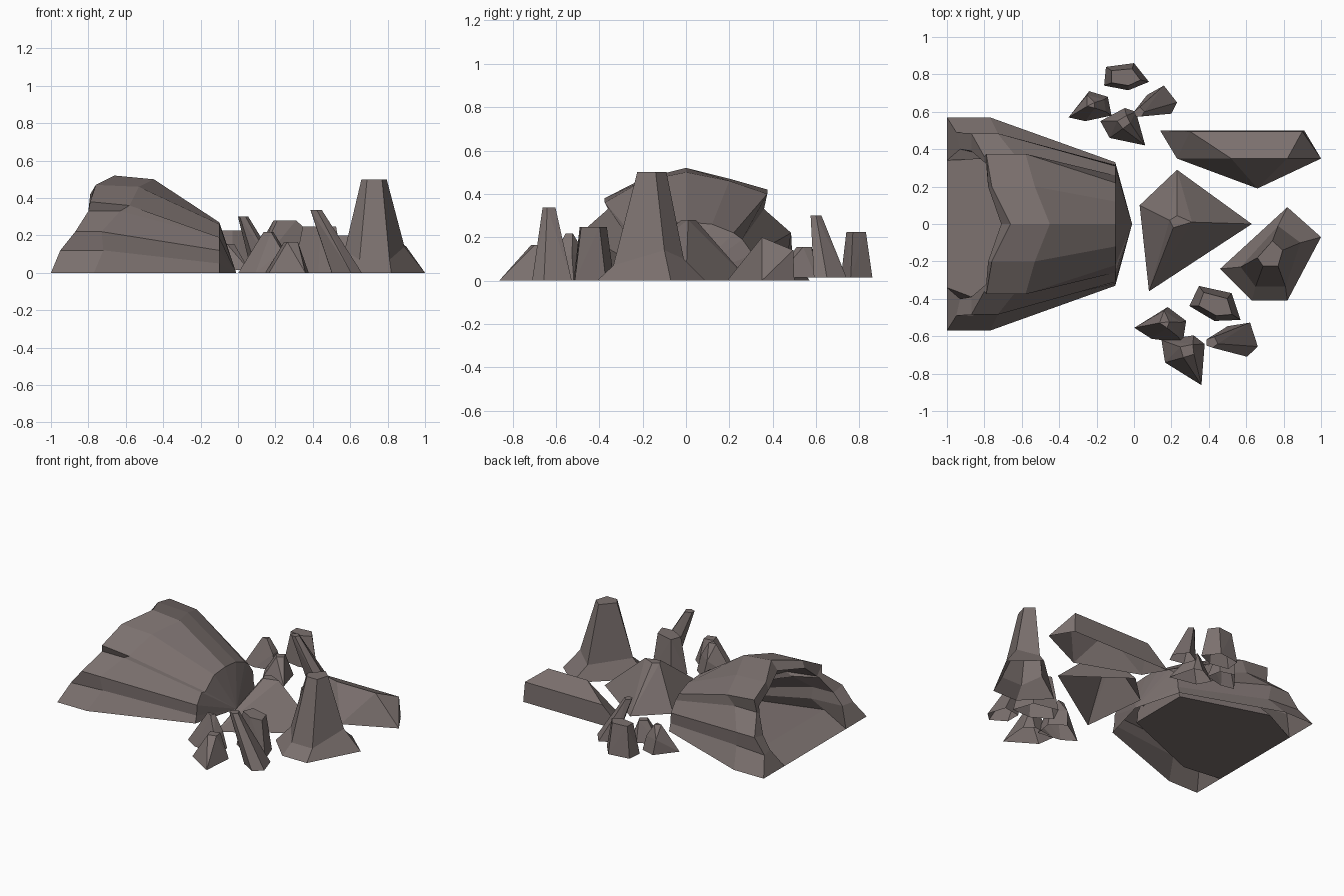
import bpy, bmesh, math
from mathutils import Vector, Matrix

if "Cube" in bpy.data.objects:
    bpy.data.objects.remove(bpy.data.objects["Cube"])


def finish(name, bm):
    bmesh.ops.recalc_face_normals(bm, faces=bm.faces)
    me = bpy.data.meshes.new(name)
    bm.to_mesh(me)
    bm.free()
    ob = bpy.data.objects.new(name, me)
    bpy.context.collection.objects.link(ob)
    mat = bpy.data.materials.get("stone") or bpy.data.materials.new("stone")
    mat.diffuse_color = (0.2, 0.165, 0.158, 1)
    mat.use_nodes = True
    mat.node_tree.nodes["Principled BSDF"].inputs["Base Color"].default_value = mat.diffuse_color
    me.materials.append(mat)
    return ob


def hull_rock(name, points, xf=Matrix()):
    """Convex rock, left open underneath."""
    bm = bmesh.new()
    for p in points:
        bm.verts.new(xf @ Vector(p))
    floor = min(v.co.z for v in bm.verts) + 1e-4
    r = bmesh.ops.convex_hull(bm, input=bm.verts)
    junk = {g for g in r["geom_interior"] + r["geom_unused"]
            if isinstance(g, bmesh.types.BMVert) and g.is_valid}
    bmesh.ops.delete(bm, geom=list(junk), context='VERTS')
    bmesh.ops.dissolve_limit(bm, angle_limit=0.03, verts=bm.verts, edges=bm.edges)
    bmesh.ops.recalc_face_normals(bm, faces=bm.faces)
    under = [f for f in bm.faces if all(v.co.z < floor for v in f.verts)]
    bmesh.ops.delete(bm, geom=under, context='FACES')
    return finish(name, bm)


def at(z, *pts):
    return [(x, y, z) for x, y in pts]


def skin(bm, rings):
    for a, b in zip(rings, rings[1:]):
        n = len(a)
        for i in range(n - 1):
            bm.faces.new((a[i], a[i + 1], b[i + 1], b[i]))


# --- cave shell: half arches from ground to crown, mirrored in y ---
back = [(-.10, .33, 0), (-.10, .315, .05), (-.10, .31, .12), (-.10, .26, .19),
        (-.10, .22, .22), (-.10, .12, .26), (-.10, 0, .27)]
body = [(-.77, .57, 0), (-.72, .47, .12), (-.73, .485, .22), (-.63, .36, .33),
        (-.58, .375, .40), (-.53, .2, .46), (-.45, 0, .50)]
mouth = [(-1, .57, 0), (-.95, .49, .12), (-.87, .485, .22), (-.80, .36, .33),
         (-.79, .375, .42), (-.76, .2, .47), (-.66, 0, .52)]
lip = [(-1, .34, 0), (-.93, .40, .12), (-.87, .39, .2), (-.80, .33, .31),
       (-.79, .32, .36), (-.78, .2, .42), (-.71, 0, .46)]
inner = [(x, y * .75, .04 + z * .78) for x, y, z in body]
deep = [(-.2, y * .65, .06 + z * .58) for x, y, z in back]

bm = bmesh.new()
rings = []
for half in (back, body, mouth, lip, inner, deep):
    other = [(x, -y, z - (.04 if i == 4 else 0)) for i, (x, y, z) in enumerate(half[:-1])]
    rings.append([bm.verts.new(p) for p in half + other[::-1]])
skin(bm, rings)
D, B, A, L, I, E = rings
tip = bm.verts.new((-.01, 0, 0))
for a, b in zip(D, D[1:]):
    bm.faces.new((a, b, tip))
bm.faces.new(E)                                   # inner end wall
bm.faces.new((L[0], L[-1], I[-1], I[0]))          # tunnel floor
bm.faces.new((I[0], I[-1], E[-1], E[0]))
finish("cave", bm)

# --- tall pillar with flared foot ---
bm = bmesh.new()
levels = [at(0, (.46, -.24), (.63, -.41), (.82, -.41), (1, -.07), (.82, .09)),
          [(.57, -.23, .12), (.65, -.335, .07), (.81, -.335, .07),
           (.89, -.1, .14), (.77, -.01, .1)],
          at(.5, (.66, -.18), (.69, -.225), (.77, -.225), (.795, -.14), (.74, -.09))]
rings = [[bm.verts.new(p) for p in lv] for lv in levels]
skin(bm, [r + r[:1] for r in rings])
bm.faces.new(rings[-1])
finish("tall_pillar", bm)

# --- broad pyramid boulder ---
hull_rock("pyramid_boulder",
          at(0, (.03, .10), (.23, .29), (.63, 0), (.08, -.36)) +
          at(.28, (.19, .02), (.23, .045), (.31, .01), (.21, -.02)))

# --- long wedge boulder ---
hull_rock("long_boulder",
          at(0, (.14, .50), (.91, .50), (1, .35), (.66, .19), (.23, .35)) +
          at(.2, (.52, .35), (.82, .35)) + at(.14, (.90, .495), (.30, .495)))

# --- cluster of four small rocks, used twice ---
cluster = {
    "flat_rock": at(0, (-.15, .84), (0, .86), (.08, .76), (-.03, .715), (-.16, .74)) +
                 at(.21, (-.12, .82), (-.01, .83), (.035, .77), (-.03, .74), (-.12, .755)),
    "peaked_rock": at(0, (-.35, .57), (-.24, .71), (-.14, .68), (-.12, .58), (-.26, .55)) +
                   at(.10, (-.25, .69), (-.16, .665), (-.15, .60)) +
                   at(.185, (-.25, .63), (-.21, .65), (-.21, .62)),
    "low_rock": at(0, (-.18, .55), (-.13, .46), (.06, .42), (.01, .60), (-.05, .62)) +
                at(.14, (-.09, .55), (-.06, .51), (-.02, .54), (-.04, .58)),
    "leaning_rock": at(0, (.07, .69), (.16, .74), (.23, .65), (.20, .59), (.10, .61)) +
                    at(.285, (0, .60), (.03, .625), (.055, .60), (.04, .575), (.01, .575)),
}
# small placement nudges of the front copies
nudge = {"flat_rock": (.05, -.02), "peaked_rock": (.035, -.025),
         "low_rock": (0, 0), "leaning_rock": (.02, .02)}
turn = (Matrix.Rotation(math.radians(-20), 4, 'Z')
        @ Matrix.Scale(1.18, 4) @ Matrix.Translation((-.03, -.60, 0)))
for name, pts in cluster.items():
    dx, dy = nudge[name]
    hull_rock("back_" + name, pts, Matrix.Translation((0, 0, .015)))
    hull_rock("front_" + name, pts, Matrix.Translation((.40 + dx, -.65 + dy, 0)) @ turn)
